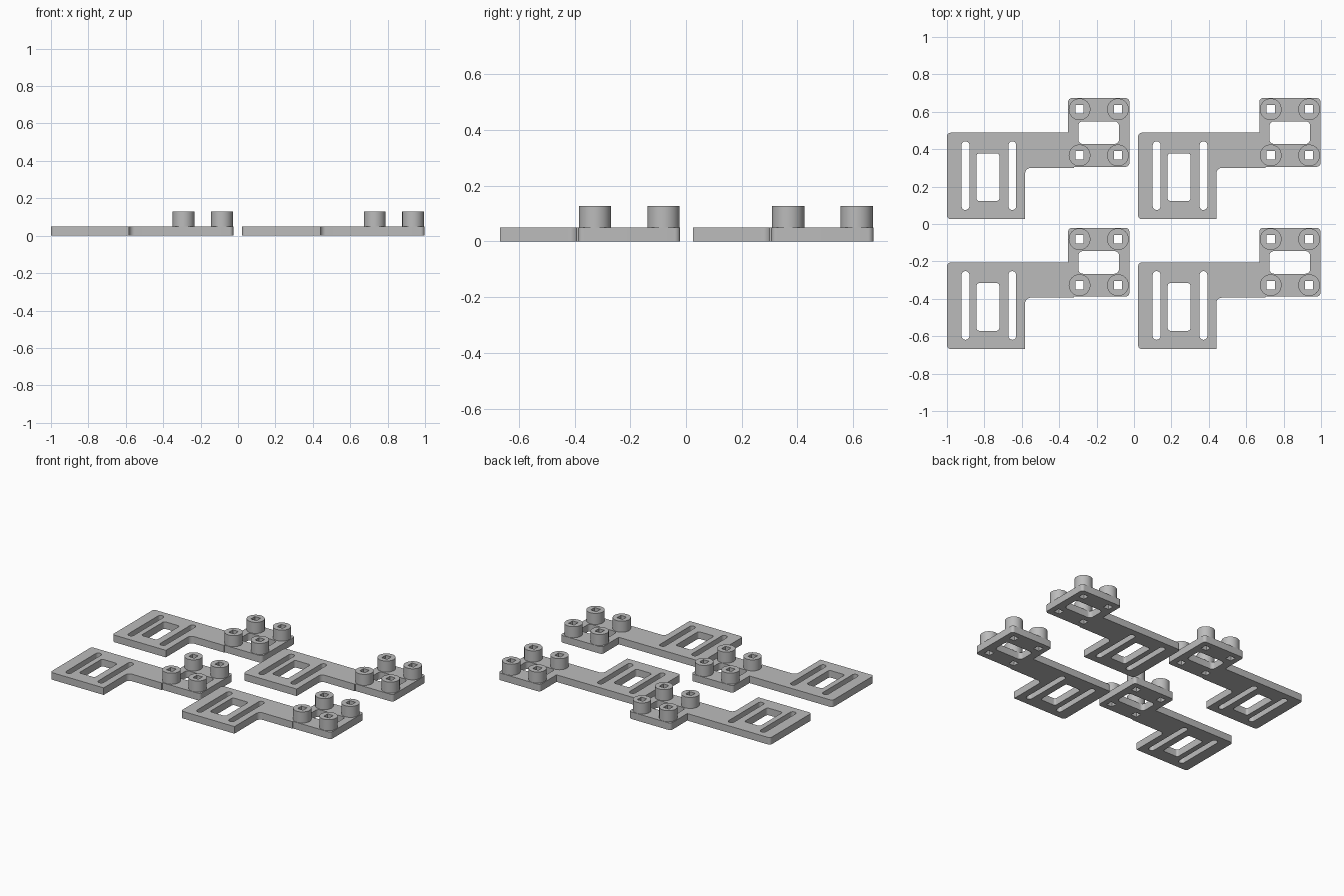
import bpy, bmesh
from math import sin, cos, pi, radians
from mathutils import Vector, Matrix

cube = bpy.data.objects.get("Cube")
if cube:
    bpy.data.objects.remove(cube, do_unlink=True)

grey = bpy.data.materials.new("light grey plastic")
grey.use_nodes = True
COLOUR = (0.5, 0.5, 0.5, 1)
grey.diffuse_color = COLOUR
grey.node_tree.nodes["Principled BSDF"].inputs["Base Color"].default_value = COLOUR


def rounded(corners, steps=8):
    """Round the right-angled corners (x, y, radius) of a loop."""
    loop = []
    for i, (x, y, r) in enumerate(corners):
        p = Vector((x, y))
        if r == 0:
            loop.append(p)
            continue
        u = (Vector(corners[i - 1][:2]) - p).normalized()
        v = (Vector(corners[(i + 1) % len(corners)][:2]) - p).normalized()
        for k in range(steps + 1):
            a = pi / 2 * k / steps
            loop.append(p + r * (u * (1 - sin(a)) + v * (1 - cos(a))))
    return loop


def box(x0, x1, y0, y1, r=0):
    return rounded([(x0, y0, r), (x1, y0, r), (x1, y1, r), (x0, y1, r)])


def circle(x, y, r, n=40):
    return [Vector((x + r * cos(2 * pi * k / n), y + r * sin(2 * pi * k / n)))
            for k in range(n)]


def slab(name, loops, z0, z1):
    """Extrude an outline with holes between two heights."""
    curve = bpy.data.curves.new(name, 'CURVE')
    curve.dimensions = '2D'
    curve.fill_mode = 'BOTH'
    curve.extrude = (z1 - z0) / 2
    for loop in loops:
        spline = curve.splines.new('POLY')
        spline.points.add(len(loop) - 1)
        for point, p in zip(spline.points, loop):
            point.co = (p.x, p.y, 0, 1)
        spline.use_cyclic_u = True
    obj = bpy.data.objects.new(name, curve)
    bpy.context.collection.objects.link(obj)
    bpy.ops.object.select_all(action='DESELECT')
    obj.select_set(True)
    bpy.context.view_layer.objects.active = obj
    bpy.ops.object.convert(target='MESH')
    obj = bpy.context.view_layer.objects.active
    bm = bmesh.new()
    bm.from_mesh(obj.data)
    bmesh.ops.remove_doubles(bm, verts=bm.verts, dist=0.0001)
    bmesh.ops.recalc_face_normals(bm, faces=bm.faces)
    bm.to_mesh(obj.data)
    bm.free()
    obj.data.transform(Matrix.Translation((0, 0, (z0 + z1) / 2)))
    obj.data.materials.clear()
    obj.data.materials.append(grey)
    bpy.ops.object.shade_smooth_by_angle(angle=radians(30))
    return obj


THICK, TOP, HOLE = 0.05, 0.128, 0.022
posts = [(x, y) for x in (-0.291, -0.086) for y in (0.367, 0.613)]
square_holes = [box(x - HOLE, x + HOLE, y - HOLE, y + HOLE) for x, y in posts]

# Flat bracket: wide slotted plate, arm and raised mounting plate
outline = rounded([
    (-1.0, 0.026, 0.02), (-0.582, 0.026, 0), (-0.582, 0.3, 0.03),
    (-0.32, 0.3, 0), (-0.32, 0.306, 0), (-0.025, 0.306, 0.02),
    (-0.025, 0.673, 0.02), (-0.352, 0.673, 0.02), (-0.352, 0.488, 0),
    (-1.0, 0.488, 0.02)])
openings = [
    box(-0.922, -0.88, 0.075, 0.442, 0.0209),   # outer slot
    box(-0.671, -0.63, 0.075, 0.442, 0.0204),   # inner slot
    box(-0.842, -0.72, 0.123, 0.378, 0.015),    # tall window
    box(-0.298, -0.08, 0.428, 0.549, 0.025)]    # mounting window
parts = [slab("bracket_plate", [outline] + openings + square_holes, 0, THICK)]

# Round standoffs with square bores
for (x, y), hole in zip(posts, square_holes):
    parts.append(slab("standoff", [circle(x, y, 0.058), hole], THICK, TOP))

# Repeat the bracket in a two by two layout
for dx, dy in ((1.022, 0), (0, -0.694), (1.022, -0.694)):
    for part in parts:
        copy = part.copy()
        copy.location = (dx, dy, 0)
        bpy.context.collection.objects.link(copy)
